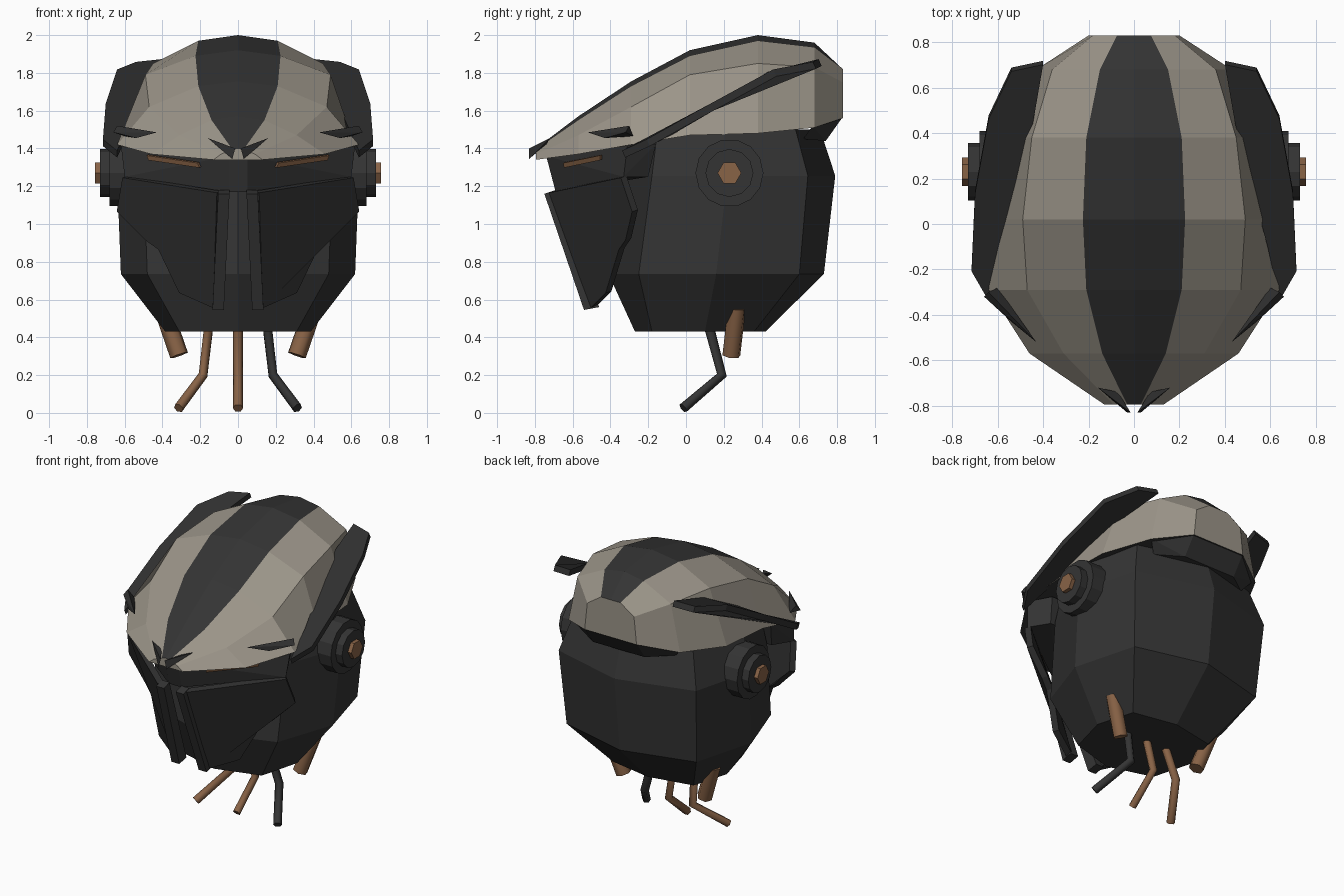
import bpy
import bmesh
import math

default_cube = bpy.data.objects.get("Cube")
if default_cube:
    bpy.data.objects.remove(default_cube, do_unlink=True)


def make_material(name, red, green, blue):
    material = bpy.data.materials.new(name)
    material.use_nodes = True
    colour = (red, green, blue, 1)
    material.diffuse_color = colour
    material.node_tree.nodes["Principled BSDF"].inputs["Base Color"].default_value = colour
    return material


charcoal = make_material("charcoal", .034, .034, .034)
dark_charcoal = make_material("dark charcoal", .029, .029, .029)
stone = make_material("warm grey", .33, .30, .25)
copper = make_material("copper brown", .25, .125, .062)


def finish(name, bm, *materials):
    """Turn a bmesh into a flat-shaded object."""
    bmesh.ops.recalc_face_normals(bm, faces=bm.faces[:])
    mesh = bpy.data.meshes.new(name)
    bm.to_mesh(mesh)
    bm.free()
    for material in materials:
        mesh.materials.append(material)
    obj = bpy.data.objects.new(name, mesh)
    bpy.context.collection.objects.link(obj)
    return obj


def mirror(obj):
    modifier = obj.modifiers.new("Mirror", "MIRROR")
    modifier.use_axis = (True, False, False)
    return obj


def loft(bm, sections):
    """Skin closed sections of equal length and cap both ends."""
    rings = [[bm.verts.new(p) for p in section] for section in sections]
    count = len(rings[0])
    for lower, upper in zip(rings, rings[1:]):
        for i in range(count):
            j = (i + 1) % count
            bm.faces.new((lower[i], lower[j], upper[j], upper[i]))
    bm.faces.new(rings[0])
    bm.faces.new(rings[-1])


def hull(name, points, material, both_sides=False):
    """Convex solid; both_sides adds the mirrored points to the same solid."""
    bm = bmesh.new()
    if both_sides:
        points = points + [(-x, y, z) for x, y, z in points]
    for p in points:
        bm.verts.new(p)
    bmesh.ops.convex_hull(bm, input=bm.verts[:])
    bmesh.ops.dissolve_limit(bm, angle_limit=math.radians(2), verts=bm.verts[:], edges=bm.edges[:])
    return finish(name, bm, material)


def sheet(name, outline, thickness, material):
    """Mirrored plate with a given thickness."""
    bm = bmesh.new()
    bm.faces.new([bm.verts.new(p) for p in outline])
    obj = finish(name, bm, material)
    modifier = obj.modifiers.new("Thickness", "SOLIDIFY")
    modifier.thickness = thickness
    modifier.offset = 0
    return mirror(obj)


def tube(name, path, radius, material):
    """Six-sided tube along a bent path."""
    curve = bpy.data.curves.new(name, "CURVE")
    curve.dimensions = "3D"
    curve.bevel_depth = radius
    curve.bevel_resolution = 1
    curve.use_fill_caps = True
    spline = curve.splines.new("POLY")
    spline.points.add(len(path) - 1)
    for point, co in zip(spline.points, path):
        point.co = (*co, 1)
    curve.materials.append(material)
    obj = bpy.data.objects.new(name, curve)
    bpy.context.collection.objects.link(obj)
    return obj


# Head, eight-sided: height, then front middle, front corner, side, back corner, back middle
head_rings = [
    (.43, (0, -.27), (.31, -.18), (.385, .1), (.31, .36), (0, .42)),
    (.735, (0, -.41), (.48, -.25), (.62, .16), (.5, .6), (0, .73)),
    (1.255, (0, -.37), (.5, -.18), (.64, .22), (.53, .645), (0, .79)),
    (1.5, (0, -.33), (.46, -.15), (.58, .2), (.46, .58), (0, .71)),
]
sections = []
for z, *half in head_rings:
    outline = half + [(-x, y) for x, y in reversed(half[1:-1])]
    sections.append([(x, y, z) for x, y in outline])
bm = bmesh.new()
loft(bm, sections)
finish("head", bm, charcoal)

# Cap: y, top height, then stripe edge, crease and rim of the cross-section
cap_stations = [
    (-.795, 1.4, (.03, 1.395), (.09, 1.37), (.13, 1.34)),
    (-.57, 1.57, (.14, 1.55), (.31, 1.47), (.46, 1.37)),
    (-.29, 1.755, (.21, 1.73), (.47, 1.62), (.64, 1.42)),
    (.02, 1.92, (.225, 1.89), (.49, 1.79), (.6, 1.47)),
    (.38, 2, (.21, 1.97), (.45, 1.85), (.58, 1.48)),
    (.68, 1.96, (.15, 1.935), (.36, 1.83), (.43, 1.51)),
    (.83, 1.82, (.075, 1.82), (.18, 1.75), (.2, 1.56)),
]
sections = []
for y, top, *side in cap_stations:
    profile = [(-x, z) for x, z in reversed(side)] + [(0, top)] + side
    sections.append([(x, y, z) for x, z in profile])
bm = bmesh.new()
loft(bm, sections)
cap = finish("cap", bm, stone, charcoal)
for face in cap.data.polygons:
    corners = [cap.data.vertices[i].co for i in face.vertices]
    touches_middle = sum(abs(c.x) < .001 for c in corners) == 2
    underside = face.normal.z < -.7
    if touches_middle or underside:
        face.material_index = 1

# Lip below the back of the cap
hull("rear_lip", [(.2, .825, 1.56), (.2, .74, 1.44), (.42, .67, 1.52), (.36, .62, 1.45)],
     charcoal, both_sides=True)

# Brow band with narrow eye slits
hull("brow", [(.05, -.69, 1.17), (.6, -.33, 1.25), (.52, -.2, 1.25),
              (.05, -.74, 1.36), (.62, -.31, 1.42), (.54, -.16, 1.42)],
     charcoal, both_sides=True)
sheet("eye_slit", [(.2, -.64, 1.30), (.21, -.645, 1.325), (.48, -.45, 1.365), (.47, -.45, 1.34)],
      .015, copper)

# Face mask plates and the bars along their inner edges
sheet("cheek_plate", [(.1, -.71, 1.17), (.6, -.33, 1.25), (.63, -.27, 1.07), (.48, -.305, .92),
                      (.41, -.34, .87), (.3, -.41, .64), (.12, -.49, .56)],
      .04, dark_charcoal)
bar = [(x + shift, y, z)
       for x, y, z in [(.045, -.75, 1.16), (.045, -.69, 1.18), (.075, -.54, .545), (.075, -.46, .56)]
       for shift in (0, .06)]
mirror(hull("mask_bar", bar, charcoal))

# Swept side wings
sheet("side_wing", [(.4, .71, 1.855), (.54, .68, 1.84), (.64, .47, 1.8), (.7, .14, 1.62),
                    (.715, -.2, 1.43), (.64, -.33, 1.37), (.59, -.1, 1.48),
                    (.51, .2, 1.66), (.445, .45, 1.79)],
      .04, dark_charcoal)

# Small spikes on the cap's corners and tip
mirror(hull("corner_spike", [(.43, -.52, 1.485), (.64, -.3, 1.52), (.66, -.32, 1.485),
                             (.54, -.43, 1.455), (.6, -.28, 1.465)], dark_charcoal))
mirror(hull("tip_spike", [(.015, -.83, 1.4), (.16, -.72, 1.455), (.09, -.77, 1.4),
                          (.03, -.83, 1.345), (.07, -.74, 1.42)], dark_charcoal))

# Ear discs: radius, inner x, outer x, sides
for name, radius, start, end, sides, material in [
        ("ear_disc", .18, .5, .68, 14, charcoal),
        ("ear_ring", .127, .66, .73, 12, charcoal),
        ("ear_bolt", .063, .7, .757, 6, copper)]:
    bm = bmesh.new()
    rings = []
    for x in (start, end):
        angles = [math.tau * i / sides for i in range(sides)]
        rings.append([(x, .23 + radius * math.cos(a), 1.27 + radius * math.sin(a)) for a in angles])
    loft(bm, rings)
    mirror(finish(name, bm, material))

# Neck wires, fanning outwards
for name, side, material in [("right_wire", -1, copper), ("middle_wire", 0, copper),
                             ("left_wire", 1, charcoal)]:
    path = [(side * .15, .11, .5), (side * .185, .19, .2), (side * .315, -.015, .025)]
    tube(name, path, .027, material)

# Thick neck pegs
for name, side in [("left_peg", 1), ("right_peg", -1)]:
    tube(name, [(side * .4, .27, .56), (side * .312, .24, .305)], .05, copper)
